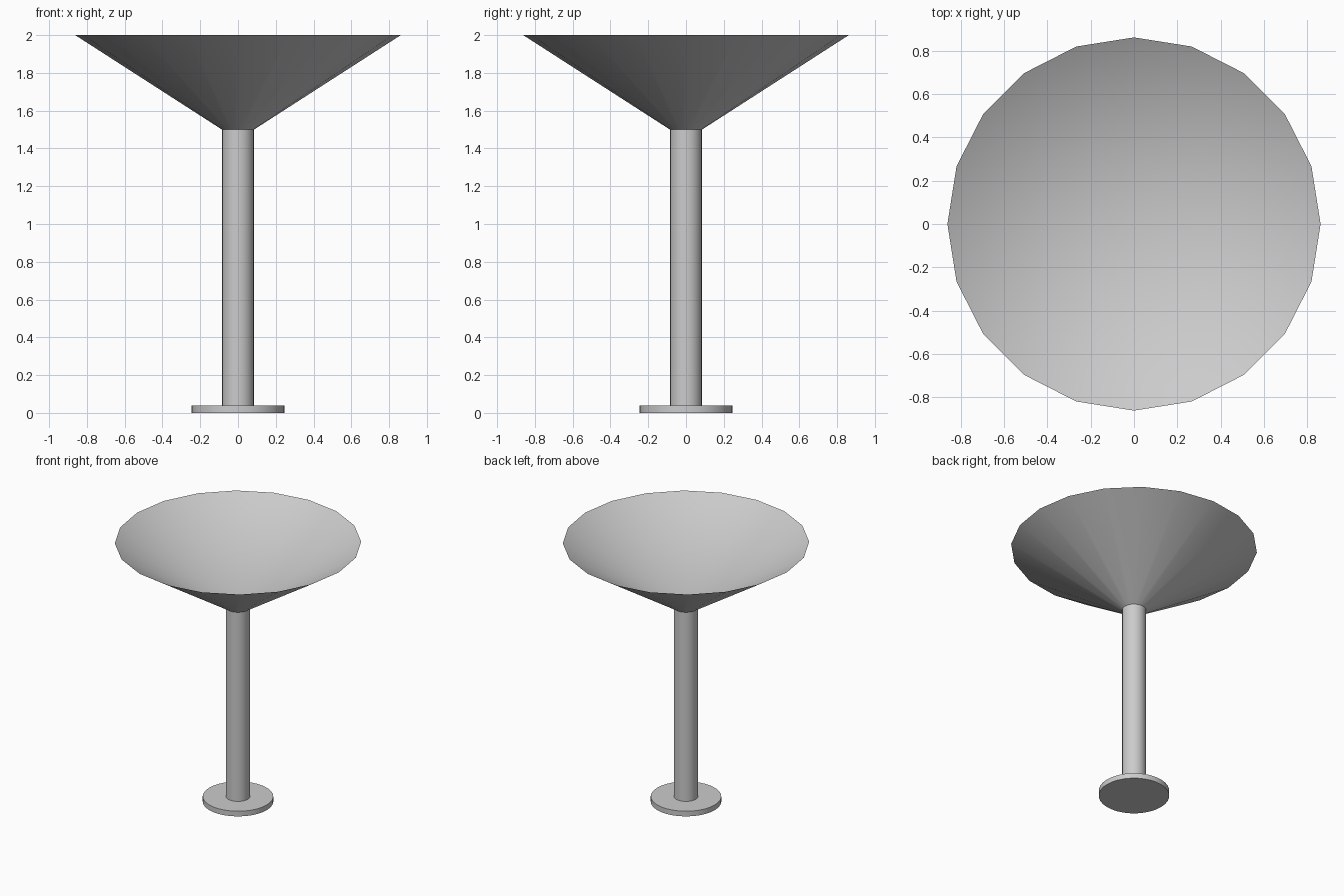
import bpy, bmesh, math

cube = bpy.data.objects.get("Cube")
if cube:
    bpy.data.objects.remove(cube, do_unlink=True)

GREY = (0.6, 0.6, 0.6, 1.0)
mat = bpy.data.materials.new("light_grey")
mat.use_nodes = True
mat.diffuse_color = GREY
for node in mat.node_tree.nodes:
    if node.type == 'BSDF_PRINCIPLED':
        node.inputs["Base Color"].default_value = GREY


def lathe(name, profile, sides):
    """Revolve (radius, height) points about z; radius 0 becomes a single pole vertex."""
    bm = bmesh.new()
    rings = []
    for r, z in profile:
        if r == 0:
            rings.append([bm.verts.new((0, 0, z))] * sides)
        else:
            angles = [math.tau * i / sides for i in range(sides)]
            rings.append([bm.verts.new((r * math.cos(a), r * math.sin(a), z)) for a in angles])
    for low, high in zip(rings, rings[1:]):
        for i in range(sides):
            j = (i + 1) % sides
            corners = dict.fromkeys((low[i], low[j], high[j], high[i]))
            bm.faces.new(list(corners))
    bmesh.ops.recalc_face_normals(bm, faces=bm.faces)
    mesh = bpy.data.meshes.new(name)
    bm.to_mesh(mesh)
    bm.free()
    mesh.materials.append(mat)
    obj = bpy.data.objects.new(name, mesh)
    bpy.context.collection.objects.link(obj)
    bpy.ops.object.select_all(action='DESELECT')
    obj.select_set(True)
    bpy.context.view_layer.objects.active = obj
    bpy.ops.object.shade_smooth_by_angle(angle=math.radians(35))
    return obj


FOOT_TOP, NECK, RIM = 0.04, 1.5, 2.0
STEM_R, RIM_R = 0.085, 0.862

# Flat round foot
lathe("foot", [(0, 0), (0.247, 0), (0.247, FOOT_TOP), (0, FOOT_TOP)], 32)

# Stem flaring into a knife-edged conical bowl, hollow down to the neck
lathe("stem_and_bowl", [(0, FOOT_TOP / 2), (STEM_R, FOOT_TOP / 2), (STEM_R, NECK),
                        (RIM_R, RIM), (0, NECK)], 20)
